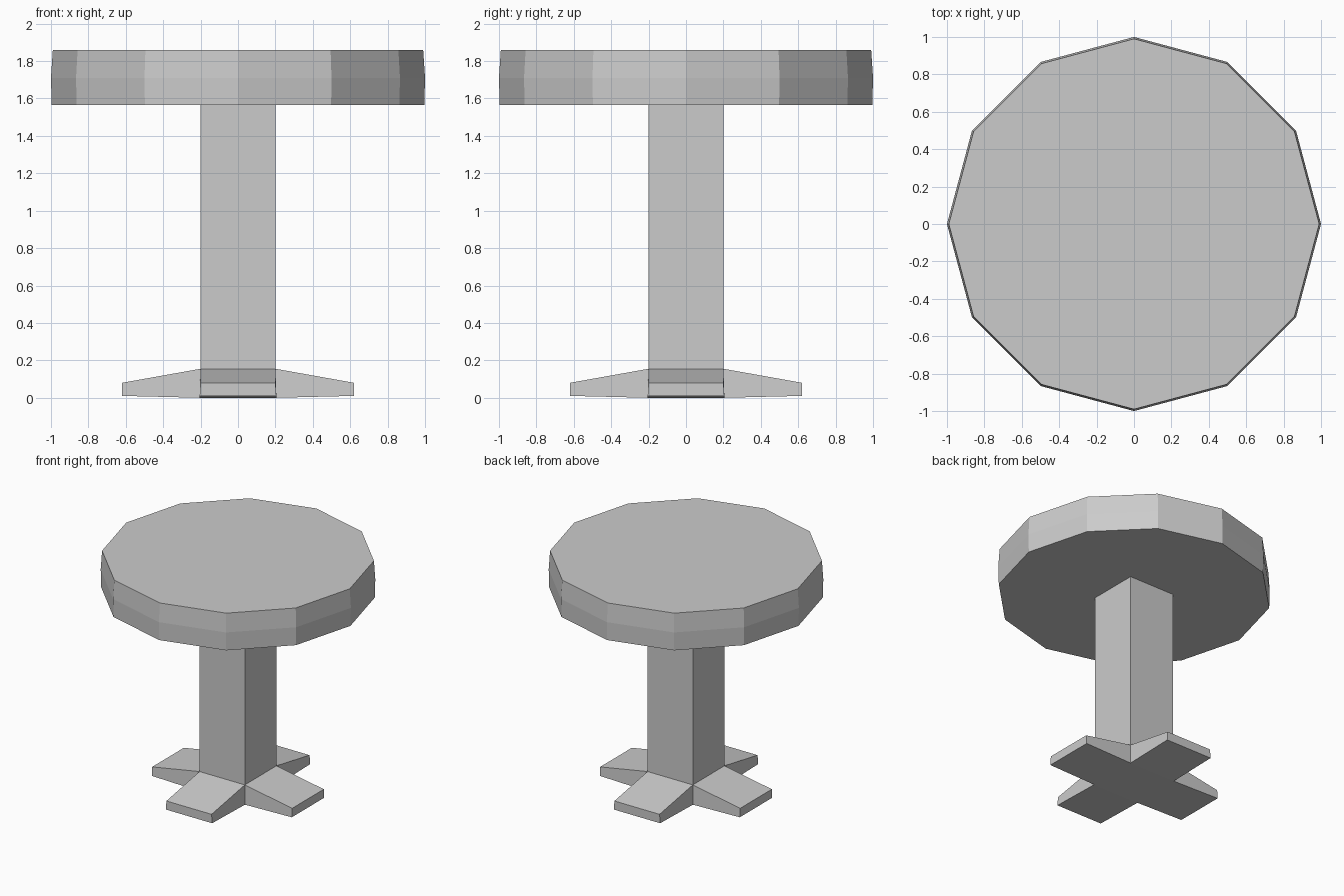
import bpy, bmesh
from math import cos, sin, pi

if "Cube" in bpy.data.objects:
    bpy.data.objects.remove(bpy.data.objects["Cube"])


def loft(name, sides, rings, phase=0.0, cap_top=True):
    """Stack polygon rings given as (radius, z) and skin them."""
    bm = bmesh.new()
    loops = [[bm.verts.new((r * cos(phase + 2 * pi * i / sides),
                            r * sin(phase + 2 * pi * i / sides), z))
              for i in range(sides)] for r, z in rings]
    for a, b in zip(loops, loops[1:]):
        for i in range(sides):
            j = (i + 1) % sides
            bm.faces.new((a[i], a[j], b[j], b[i]))
    bm.faces.new(loops[0][::-1])
    if cap_top:
        bm.faces.new(loops[-1])
    return bm


def finish(bm, name):
    bmesh.ops.recalc_face_normals(bm, faces=bm.faces)
    mesh = bpy.data.meshes.new(name)
    bm.to_mesh(mesh)
    bm.free()
    bpy.context.collection.objects.link(bpy.data.objects.new(name, mesh))


# Twelve-sided seat, with a slight bulge around the rim
finish(loft("seat", 12, [(0.996, 1.565), (1.0, 1.71), (0.99, 1.86)]), "seat")

# Square pedestal whose four lowest sides are extruded into tapered feet
d = 2 ** 0.5
bm = loft("pedestal", 4, [(0.205 * d, 0), (0.2 * d, 0.155), (0.2 * d, 0.24),
                          (0.2 * d, 1.565)], pi / 4, cap_top=False)
bm.normal_update()
low = [f for f in bm.faces
       if abs(f.normal.z) < 0.5 and f.calc_center_median().z < 0.1]
for face in low:
    ax = 0 if abs(face.normal.x) > 0.5 else 1
    side = 1 if face.calc_center_median()[ax] > 0 else -1
    foot = bmesh.ops.extrude_discrete_faces(bm, faces=[face])["faces"][0]
    for v in foot.verts:
        v.co[ax] = 0.62 * side
        v.co.z = 0.08 if v.co.z > 0.1 else 0.01
bmesh.ops.remove_doubles(bm, verts=bm.verts, dist=0.0001)
finish(bm, "pedestal_with_feet")
